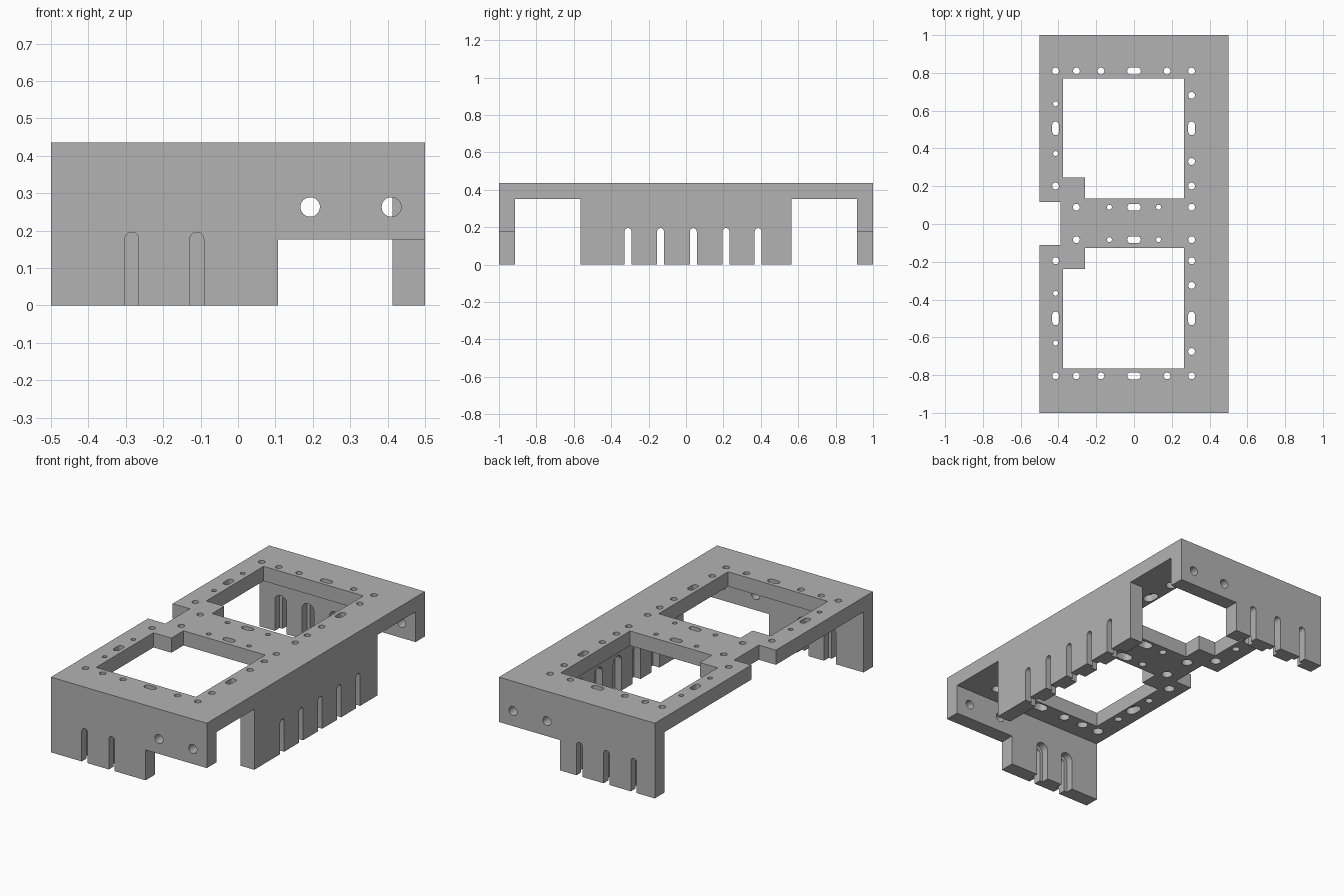
import bpy
import bmesh
from math import pi, cos, sin, radians
from mathutils import Vector

if "Cube" in bpy.data.objects:
    bpy.data.objects.remove(bpy.data.objects["Cube"], do_unlink=True)

H = 0.436          # overall height
UNDER = 0.351      # underside of the top plate
WALL = 0.087       # wall thickness
MID = 0.003        # mirror line of the plate openings
X, Y, Z = Vector((1, 0, 0)), Vector((0, 1, 0)), Vector((0, 0, 1))

grey = bpy.data.materials.new("light grey")
grey.use_nodes = True
grey.diffuse_color = (0.45, 0.45, 0.45, 1)
grey.node_tree.nodes["Principled BSDF"].inputs["Base Color"].default_value = (0.45, 0.45, 0.45, 1)


def box(bm, x0, x1, y0, y1, z0, z1):
    verts = bmesh.ops.create_cube(bm, size=1)["verts"]
    for v in verts:
        v.co = Vector((x1 if v.co.x > 0 else x0,
                       y1 if v.co.y > 0 else y0,
                       z1 if v.co.z > 0 else z0))


def capsule(bm, start, end, radius, axis, depth, seg=12):
    """Round-ended prism from start to end, pushed along axis by depth."""
    start, end = Vector(start), Vector(end)
    run = end - start
    u = run.normalized() if run.length else (X if abs(axis.x) < 0.5 else Z)
    w = axis.cross(u)
    ring = []
    for centre, turn in ((end, -pi / 2), (start, pi / 2)):
        for i in range(seg + 1 if run.length else seg):
            a = turn + pi * i / seg
            ring.append(bm.verts.new(centre + radius * (cos(a) * u + sin(a) * w)))
    face = bm.faces.new(ring)
    new = bmesh.ops.extrude_face_region(bm, geom=[face])["geom"]
    for v in new:
        if isinstance(v, bmesh.types.BMVert):
            v.co += axis * depth


def to_object(bm, name):
    bmesh.ops.recalc_face_normals(bm, faces=bm.faces)
    mesh = bpy.data.meshes.new(name)
    bm.to_mesh(mesh)
    bm.free()
    obj = bpy.data.objects.new(name, mesh)
    bpy.context.collection.objects.link(obj)
    mesh.materials.append(grey)
    return obj


def carve(body, bm):
    cutter = to_object(bm, "cutter")
    cutter.hide_render = True
    mod = body.modifiers.new("cut", "BOOLEAN")
    mod.operation, mod.solver, mod.object = "DIFFERENCE", "EXACT", cutter
    mod.use_self = True
    bpy.context.view_layer.objects.active = body
    bpy.ops.object.modifier_apply(modifier=mod.name)
    bpy.data.objects.remove(cutter, do_unlink=True)


# Solid block for the mounting frame
bm = bmesh.new()
box(bm, -0.5, 0.5, -1, 1, 0, H)
frame = to_object(bm, "mounting_frame")

# Hollow underside, open on the right hand edge
bm = bmesh.new()
box(bm, -0.6, 0.5 - WALL, WALL - 1, 1 - WALL, -0.1, UNDER)
carve(frame, bm)

# Side wall gaps, then end wall cutaways
bm = bmesh.new()
for s in (-1, 1):
    y0, y1 = sorted((s * 0.565, s * (1 - WALL)))
    box(bm, 0.4, 0.6, y0, y1, -0.1, UNDER)
carve(frame, bm)
bm = bmesh.new()
for s in (-1, 1):
    y0, y1 = sorted((s * 0.9, s * 1.1))
    box(bm, 0.107, 0.6, y0, y1, -0.1, 0.176)
carve(frame, bm)

# Two stepped windows and the edge notch in the plate
bm = bmesh.new()
for s in (-1, 1):
    for x0, near in ((-0.375, 0.242), (-0.26, 0.131)):
        y0, y1 = sorted((MID + s * near, MID + s * 0.767))
        box(bm, x0, 0.265, y0, y1, 0.3, 0.5)
box(bm, -0.6, -0.39, MID - 0.113, MID + 0.113, 0.3, 0.5)
carve(frame, bm)

# Plate holes: (x, y, half length along x, half length along y, radius)
BIG, SMALL, RUN = 0.018, 0.013, 0.018
holes = [(x, 0.807, 0, 0, BIG) for x in (-0.415, -0.305, -0.175, 0.175, 0.305)]
holes += [(0.305, y, 0, 0, BIG) for y in (0.678, 0.328, 0.198, 0.086)]
holes += [(-0.415, 0.198, 0, 0, BIG), (-0.305, 0.086, 0, 0, BIG)]
holes += [(-0.415, y, 0, 0, SMALL) for y in (0.633, 0.37)]
holes += [(x, 0.086, 0, 0, SMALL) for x in (-0.13, 0.13)]
holes += [(0, y, RUN, 0, BIG) for y in (0.807, 0.086)]
holes += [(x, 0.503, 0, RUN, BIG) for x in (-0.415, 0.305)]

# Wall slots: (x, y of the outer face, inward direction)
slots = [(x, -1, Y) for x in (-0.284, -0.11)]
slots += [(x, 1, -Y) for x in (-0.365, -0.19, -0.016)]
slots += [(0.5, y, -X) for y in (-0.31, -0.136, 0.039, 0.213, 0.386)]

# Through cuts first, then wider recesses on the hidden inner side
for recess in (False, True):
    bm = bmesh.new()
    grow = 1.65 if recess else 1
    top = UNDER + 0.043 if recess else 0.5
    for s in (-1, 1):
        for x, y, dx, dy, r in holes:
            yy = MID + s * y
            capsule(bm, (x - dx, yy - dy, 0.3), (x + dx, yy + dy, 0.3), r * grow, Z, top - 0.3)
    carve(frame, bm)

    bm = bmesh.new()
    radius = 0.038 if recess else 0.0185
    skip = WALL / 2 if recess else -0.05
    for x, y, inward in slots:
        foot = Vector((x, y, -0.2)) + inward * skip
        capsule(bm, foot, foot + Z * 0.377, radius, inward, WALL + 0.02 - skip)
    carve(frame, bm)

# Round holes through the end walls
bm = bmesh.new()
for s in (-1, 1):
    for x in (0.193, 0.41):
        capsule(bm, (x, s * 1.05, 0.263), (x, s * 1.05, 0.263), 0.026, Y * -s, 0.16, 16)
carve(frame, bm)

# Smooth the bores while keeping machined edges sharp
bpy.ops.object.select_all(action="DESELECT")
frame.select_set(True)
bpy.context.view_layer.objects.active = frame
bpy.ops.object.shade_smooth_by_angle(angle=radians(30))
